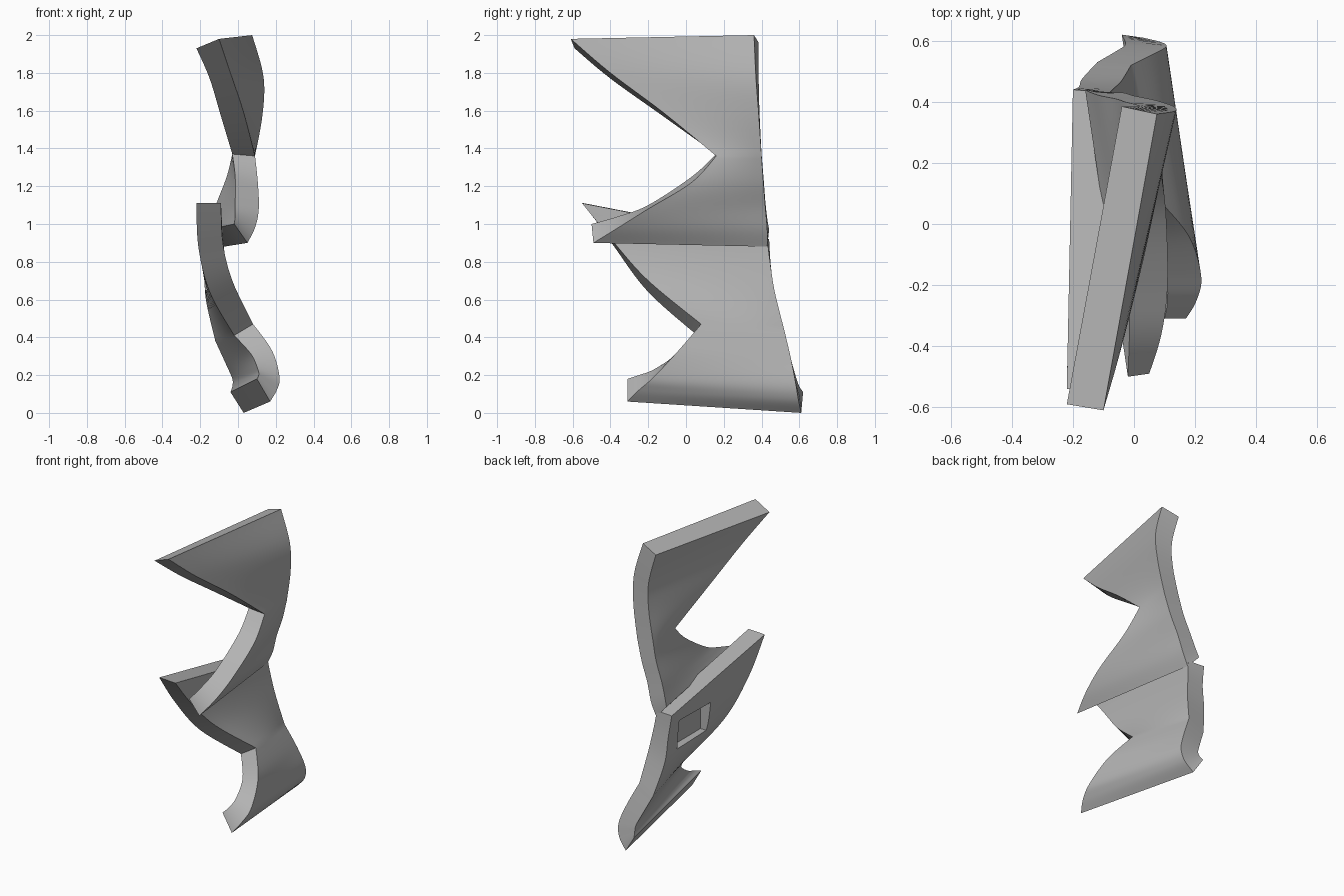
import bpy, bmesh, math
from mathutils import Vector

if "Cube" in bpy.data.objects:
    bpy.data.objects.remove(bpy.data.objects["Cube"])

grey = bpy.data.materials.new("stone_grey")
grey.diffuse_color = (0.45, 0.45, 0.45, 1)
grey.use_nodes = True
grey.node_tree.nodes["Principled BSDF"].inputs["Base Color"].default_value = grey.diffuse_color

# Each row: front-left, front-right, back-left, back-right corner of the sheet
UPPER = [
    [(-.22, -.59, 1.93), (-.10, -.61, 1.98), (-.04, .385, 1.96), (.075, .36, 2.0)],
    [(-.15, -.40, 1.77), (-.04, -.40, 1.80), (.015, .385, 1.75), (.135, .37, 1.78)],
    [(-.09, -.12, 1.57), (.03, -.12, 1.59), (.01, .39, 1.57), (.13, .385, 1.58)],
    [(-.03, .16, 1.37), (.09, .16, 1.36), (-.03, .40, 1.37), (.09, .40, 1.36)],
    [(-.015, .03, 1.25), (.105, .03, 1.22), (-.06, .41, 1.25), (.05, .41, 1.22)],
    [(-.015, -.20, 1.10), (.11, -.20, 1.08), (-.11, .42, 1.12), (.0, .42, 1.09)],
    [(-.015, -.36, 1.04), (.09, -.36, .98), (-.14, .43, 1.03), (-.035, .43, .97)],
    [(-.02, -.50, 1.00), (.05, -.49, .90), (-.16, .44, .97), (-.075, .43, .88)],
]
LOWER = [
    [(-.22, -.54, 1.11), (-.09, -.55, 1.11), (-.20, .44, .92), (-.08, .43, .92)],
    [(-.21, -.38, .88), (-.08, -.38, .90), (-.18, .45, .77), (-.065, .445, .80)],
    [(-.15, -.20, .64), (-.03, -.20, .70), (-.17, .475, .60), (-.04, .47, .64)],
    [(-.02, .06, .41), (.08, .08, .47), (-.12, .53, .38), (-.01, .52, .44)],
    [(.07, -.05, .31), (.18, -.04, .33), (-.06, .565, .25), (.06, .555, .29)],
    [(.105, -.17, .23), (.22, -.17, .19), (-.03, .585, .18), (.105, .58, .16)],
    [(.11, -.25, .20), (.205, -.25, .12), (-.03, .60, .14), (.09, .595, .07)],
    [(.10, -.31, .18), (.17, -.31, .06), (-.04, .62, .11), (.03, .61, .0)],
]
NOTCH, STEPS, SPANS = 3, 6, 8


def smooth_rows(rows):
    """Catmull-Rom interpolation of the four corner rails."""
    n, out = len(rows), []
    for i in range(n - 1):
        for s in range(STEPS):
            t = s / STEPS
            row = []
            for k in range(4):
                p = [Vector(rows[min(max(i + d, 0), n - 1)][k]) for d in (-1, 0, 1, 2)]
                row.append(0.5 * (2 * p[1] + (p[2] - p[0]) * t
                                  + (2 * p[0] - 5 * p[1] + 4 * p[2] - p[3]) * t * t
                                  + (3 * p[1] - p[0] - 3 * p[2] + p[3]) * t ** 3))
            out.append(row)
    return out + [[Vector(c) for c in rows[-1]]]


def twisted_panel(name, rows):
    """Thick ruled sheet lofted through the rows, with a sharp front notch."""
    rails = smooth_rows(rows[:NOTCH + 1])[:-1] + smooth_rows(rows[NOTCH:])
    bm = bmesh.new()
    rings = []
    for fl, fr, bl, br in rails:
        left = [fl.lerp(bl, j / SPANS) for j in range(SPANS + 1)]
        right = [fr.lerp(br, j / SPANS) for j in range(SPANS, -1, -1)]
        rings.append([bm.verts.new(p) for p in left + right])
    m = len(rings[0])
    for a, b in zip(rings, rings[1:]):
        for j in range(m):
            bm.faces.new((a[j], a[(j + 1) % m], b[(j + 1) % m], b[j]))
    for ring in (rings[0], rings[-1]):          # end faces
        for j in range(SPANS):
            bm.faces.new((ring[j], ring[j + 1], ring[m - 2 - j], ring[m - 1 - j]))
    bmesh.ops.recalc_face_normals(bm, faces=bm.faces)
    me = bpy.data.meshes.new(name)
    bm.to_mesh(me)
    bm.free()
    me.materials.append(grey)
    ob = bpy.data.objects.new(name, me)
    bpy.context.collection.objects.link(ob)
    return ob


upper = twisted_panel("upper_panel", UPPER)
lower = twisted_panel("lower_panel", LOWER)

# Square recess in the left face of the lower panel
bpy.ops.mesh.primitive_cube_add(size=1, location=(-.26, .18, .75))
cutter = bpy.context.object
cutter.name = "recess_cutter"
cutter.scale = (.28, .33, .20)
cutter.hide_render = True
cutter.data.materials.append(grey)
mod = lower.modifiers.new("recess", 'BOOLEAN')
mod.operation, mod.object, mod.solver = 'DIFFERENCE', cutter, 'EXACT'
bpy.context.view_layer.objects.active = lower
bpy.ops.object.modifier_apply(modifier=mod.name)
bpy.data.objects.remove(cutter)

# Smooth curved sides, keep the rims crisp
for ob in (upper, lower):
    bpy.ops.object.select_all(action='DESELECT')
    ob.select_set(True)
    bpy.context.view_layer.objects.active = ob
    bpy.ops.object.shade_smooth_by_angle(angle=math.radians(30))
